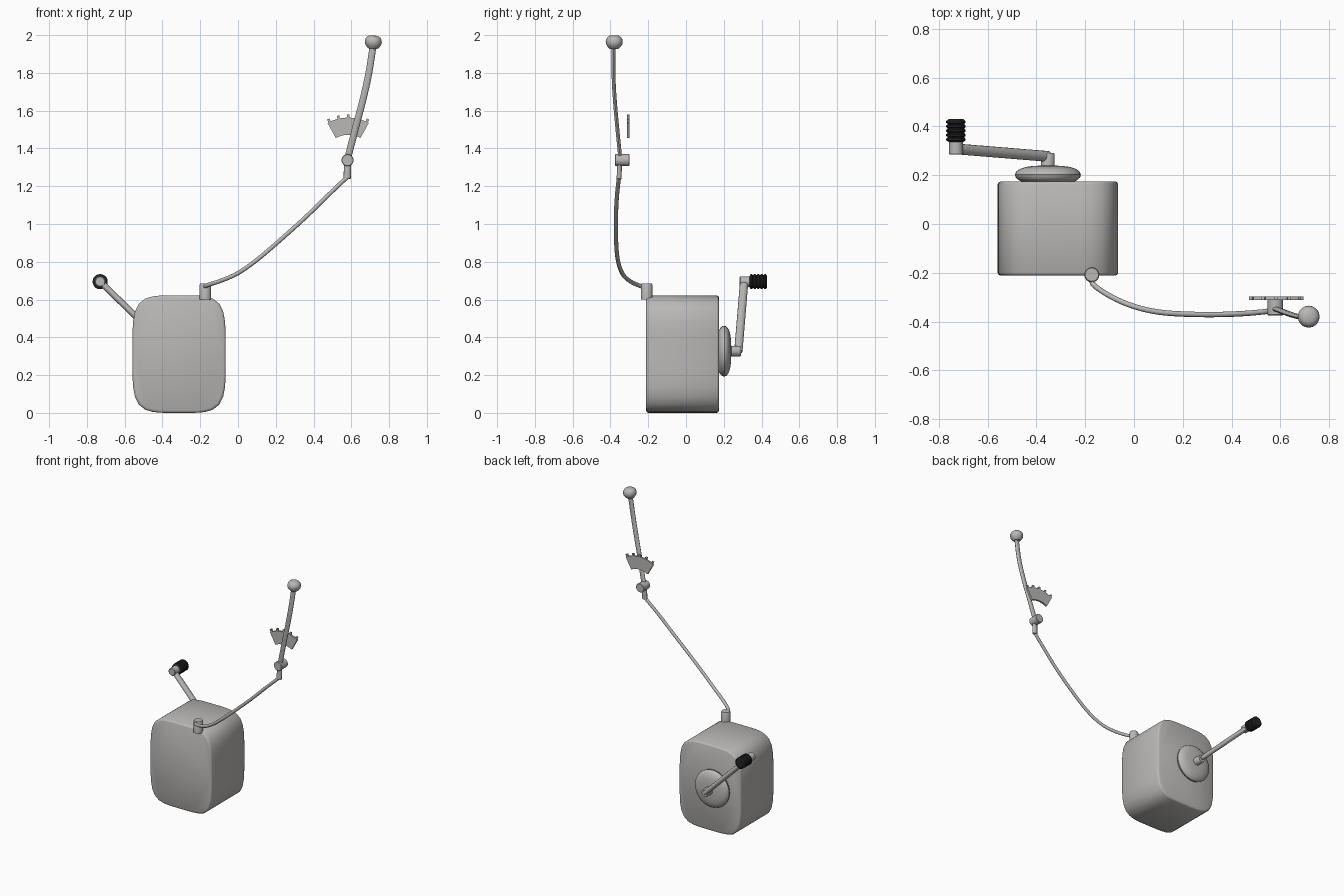
import bpy, bmesh, math
from mathutils import Vector, Matrix

if "Cube" in bpy.data.objects:
    bpy.data.objects.remove(bpy.data.objects["Cube"])


def material(name, c):
    m = bpy.data.materials.new(name)
    m.diffuse_color = (c[0], c[1], c[2], 1)
    m.use_nodes = True
    m.node_tree.nodes["Principled BSDF"].inputs["Base Color"].default_value = m.diffuse_color
    return m


GREY = material("metal grey", (0.49, 0.48, 0.465))
BLACK = material("black rubber", (0.018, 0.018, 0.018))


def finish(name, bm, mat, angle=35):
    bmesh.ops.recalc_face_normals(bm, faces=bm.faces)
    me = bpy.data.meshes.new(name)
    bm.to_mesh(me)
    bm.free()
    me.materials.append(mat)
    ob = bpy.data.objects.new(name, me)
    bpy.context.collection.objects.link(ob)
    bpy.ops.object.select_all(action='DESELECT')
    bpy.context.view_layer.objects.active = ob
    ob.select_set(True)
    bpy.ops.object.shade_smooth_by_angle(angle=math.radians(angle))
    return ob


def loft(name, rings, mat, angle=35):
    """Skin a list of equal-length point rings and cap both ends."""
    bm = bmesh.new()
    vs = [[bm.verts.new(p) for p in r] for r in rings]
    n = len(vs[0])
    for a, b in zip(vs, vs[1:]):
        for i in range(n):
            j = (i + 1) % n
            bm.faces.new((a[i], a[j], b[j], b[i]))
    bm.faces.new(vs[0])
    bm.faces.new(vs[-1])
    return finish(name, bm, mat, angle)


def turned(name, origin, axis, profile, mat=GREY, n=24, angle=35):
    """Lathe (radius, distance) pairs around an axis through origin."""
    rot = Vector(axis).to_track_quat('Z', 'Y')
    o = Vector(origin)
    rings = [[o + rot @ Vector((r * math.cos(t), r * math.sin(t), h))
              for t in (2 * math.pi * i / n for i in range(n))] for r, h in profile]
    return loft(name, rings, mat, angle)


def smooth_path(pts, steps=5):
    """Catmull-Rom curve through the points."""
    p = [Vector(q) for q in pts]
    p = [2 * p[0] - p[1]] + p + [2 * p[-1] - p[-2]]
    out = []
    for a, b, c, d in zip(p, p[1:], p[2:], p[3:]):
        for k in range(steps):
            t = k / steps
            out.append(0.5 * (2 * b + (c - a) * t + (2 * a - 5 * b + 4 * c - d) * t * t
                              + (3 * b - a - 3 * c + d) * t ** 3))
    return out + [p[-2]]


def rod(name, pts, across, depth, n=12):
    """Sweep an ellipse; depth is measured along y, across is square to it."""
    path = smooth_path(pts)
    rings = []
    for i, p in enumerate(path):
        t = (path[min(i + 1, len(path) - 1)] - path[max(i - 1, 0)]).normalized()
        u = t.cross(Vector((0, 1, 0))).normalized()
        v = u.cross(t)
        rings.append([p + u * across * math.cos(a) + v * depth * math.sin(a)
                      for a in (2 * math.pi * k / n for k in range(n))])
    return loft(name, rings, GREY, 45)


# Body: bulging rounded box with softened front and back rims
def body_ring(y, inset, n=48, power=4.6):
    ring = []
    for i in range(n):
        t = 2 * math.pi * i / n
        c, s = math.cos(t), math.sin(t)
        k = (abs(c) ** power + abs(s) ** power) ** (-1 / power)
        ring.append(Vector((-0.312 + (0.247 - inset) * c * k, y,
                            0.311 + (0.311 - inset) * s * k)))
    return ring


loft("body", [body_ring(y, i) for y, i in (
    (-0.212, 0.012), (-0.208, 0.004), (-0.200, 0),
    (0.163, 0), (0.171, 0.004), (0.175, 0.012))], GREY, 40)

# Crank on the back: dished plate, hub, arm, pin and ribbed grip
BACK = (0, 1, 0)
turned("crank_plate", (-0.353, 0.17, 0.327), BACK, [
    (0.10, 0), (0.12, 0.010), (0.132, 0.021), (0.135, 0.033), (0.130, 0.045),
    (0.115, 0.056), (0.09, 0.064), (0.06, 0.068), (0.02, 0.070)], n=36)
turned("crank_hub", (-0.353, 0.22, 0.327), BACK,
       [(0.028, 0), (0.028, 0.066), (0.025, 0.071)])
rod("crank_arm", [(-0.35, 0.277, 0.325), (-0.73, 0.308, 0.695)], 0.017, 0.022)
turned("grip_pin", (-0.73, 0.284, 0.695), BACK,
       [(0.024, 0), (0.028, 0.004), (0.028, 0.06)])
grip = [(0.03, 0)]
for i in range(5):
    grip += [(0.034, 0.002 + i * 0.018), (0.040, 0.006 + i * 0.018),
             (0.040, 0.013 + i * 0.018), (0.034, 0.017 + i * 0.018)]
turned("crank_grip", (-0.73, 0.337, 0.695), BACK, grip + [(0.03, 0.093)], BLACK, 20)

# Curved support rod rising from a post on the body
turned("rod_post", (-0.173, -0.208, 0.60), (0, 0, 1),
       [(0.031, 0), (0.031, 0.077), (0.027, 0.085)])
rod("support_rod", [
    (-0.173, -0.215, 0.664), (-0.165, -0.25, 0.675), (-0.09, -0.30, 0.70),
    (0.0, -0.338, 0.74), (0.10, -0.361, 0.81), (0.22, -0.370, 0.912),
    (0.36, -0.371, 1.038), (0.48, -0.365, 1.155), (0.585, -0.354, 1.255)],
    0.011, 0.011)

# Hinge at the top of the rod
rod("hinge_link", [(0.578, -0.354, 1.24), (0.58, -0.352, 1.33)], 0.019, 0.013)
turned("hinge_barrel", (0.58, -0.375, 1.338), BACK,
       [(0.029, 0), (0.032, 0.003), (0.032, 0.072), (0.029, 0.075)])

# Lever with a squat round knob
rod("lever", [(0.582, -0.348, 1.35), (0.62, -0.363, 1.50), (0.662, -0.377, 1.66),
              (0.693, -0.384, 1.80), (0.716, -0.383, 1.95)], 0.018, 0.010)
turned("lever_knob", (0.712, -0.380, 1.928), (0.12, 0, 1), [
    (0.024, 0), (0.034, 0.010), (0.043, 0.024), (0.045, 0.038), (0.043, 0.050),
    (0.035, 0.062), (0.026, 0.068), (0.010, 0.070)], n=20, angle=45)

# Toothed sector behind the lever, concentric with the hinge
bm = bmesh.new()
STEPS, SPAN = 36, math.radians(29)


def sector_point(r, a, y):
    return bm.verts.new((0.583 + r * math.sin(a), y, 1.338 + r * math.cos(a)))


bottom, top = [], []
for i in range(STEPS):
    a0, a1 = (-SPAN + 2 * SPAN * (i + k) / STEPS for k in (0, 1))
    if not bottom:
        bottom.append(sector_point(0.134, a0, -0.312))
    bottom.append(sector_point(0.134, a1, -0.312))
    r = 0.242 if i % 8 in (1, 2) else 0.225    # five evenly spaced teeth
    top += [sector_point(r, a0, -0.312), sector_point(r, a1, -0.312)]
face = bm.faces.new(bottom + top[::-1])
bmesh.ops.remove_doubles(bm, verts=bm.verts, dist=0.0002)
ext = bmesh.ops.extrude_face_region(bm, geom=bm.faces[:])
bmesh.ops.translate(bm, vec=(0, 0.014, 0),
                    verts=[v for v in ext["geom"] if isinstance(v, bmesh.types.BMVert)])
finish("toothed_sector", bm, GREY, 20)
